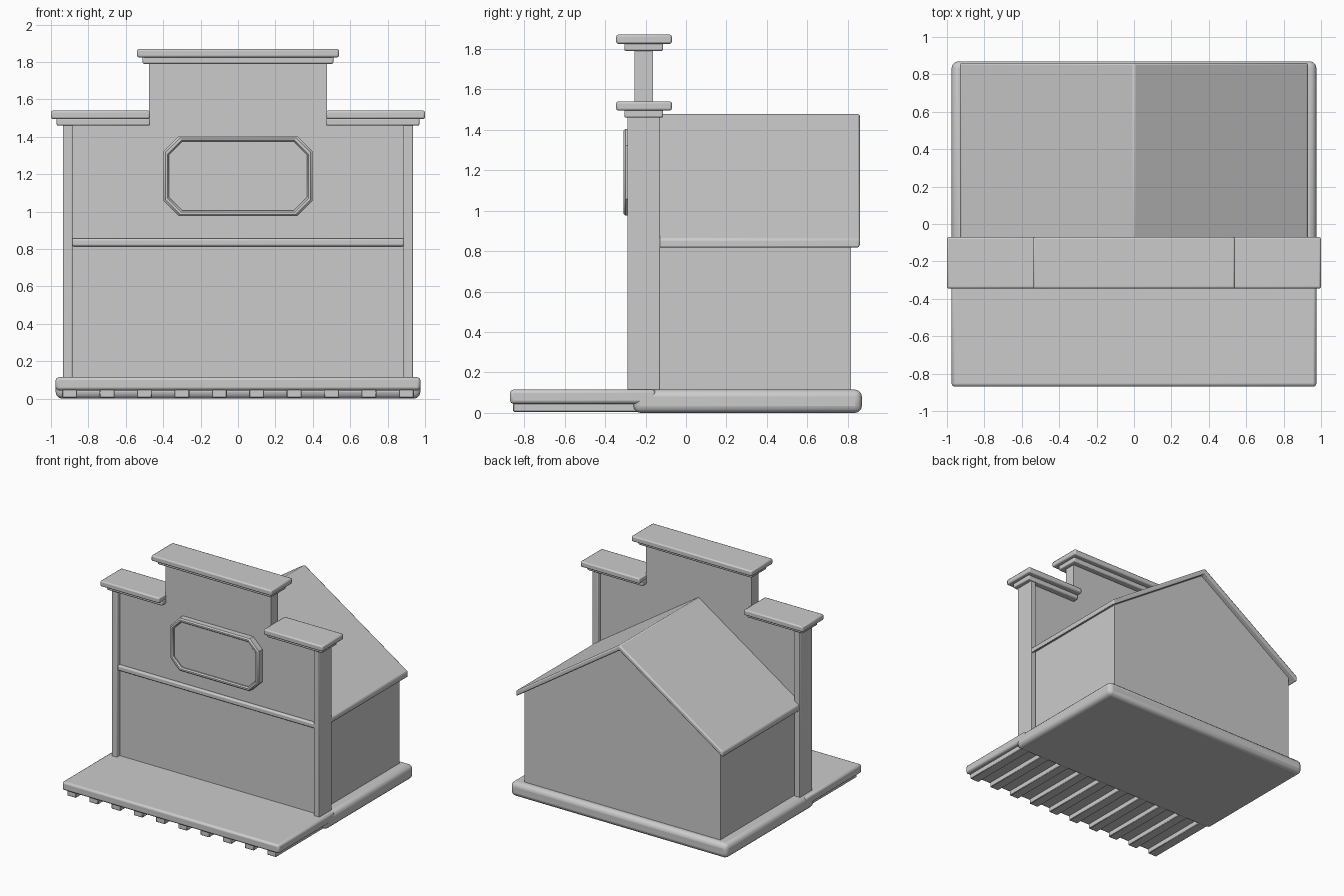
import bpy, bmesh

if "Cube" in bpy.data.objects:
    bpy.data.objects.remove(bpy.data.objects["Cube"])


def finish(obj, bevel=0.0, segments=2):
    if bevel:
        m = obj.modifiers.new("bevel", "BEVEL")
        m.width, m.segments = bevel, segments
        m.limit_method, m.angle_limit = "ANGLE", 0.6
    bpy.ops.object.select_all(action="DESELECT")
    obj.select_set(True)
    bpy.context.view_layer.objects.active = obj
    bpy.ops.object.shade_smooth_by_angle(angle=0.6)
    return obj


def prism(name, profile, y0, y1, bevel=0.0, segments=2):
    """Extrude an (x, z) outline from y0 to y1."""
    bm = bmesh.new()
    face = bm.faces.new([bm.verts.new((x, y0, z)) for x, z in profile])
    new = bmesh.ops.extrude_face_region(bm, geom=[face])["geom"]
    verts = [v for v in new if isinstance(v, bmesh.types.BMVert)]
    bmesh.ops.translate(bm, verts=verts, vec=(0, y1 - y0, 0))
    bmesh.ops.recalc_face_normals(bm, faces=bm.faces)
    mesh = bpy.data.meshes.new(name)
    bm.to_mesh(mesh)
    bm.free()
    obj = bpy.data.objects.new(name, mesh)
    bpy.context.collection.objects.link(obj)
    return finish(obj, bevel, segments)


def box(name, x0, x1, y0, y1, z0, z1, bevel=0.0, segments=2):
    return prism(name, [(x0, z0), (x1, z0), (x1, z1), (x0, z1)], y0, y1, bevel, segments)


def octagon(hx, hz, cut, cz=1.19):
    pts = [(hx, cut - hz), (hx, hz - cut), (hx - cut, hz), (cut - hx, hz),
           (-hx, hz - cut), (-hx, cut - hz), (cut - hx, -hz), (hx - cut, -hz)]
    return [(x, z + cz) for x, z in pts]


# Foundation, porch deck and the joists below it
box("foundation", -0.975, 0.975, -0.26, 0.87, 0, 0.115, 0.035, 3)
box("porch_deck", -0.975, 0.975, -0.87, -0.15, 0.045, 0.115, 0.016)
for i in range(10):
    x = -0.9 + 0.2 * i
    box("porch_joist", x - 0.04, x + 0.04, -0.855, -0.2, 0.005, 0.06, 0.004, 1)

# House body with gable and overhanging roof
prism("house_body", [(-0.88, 0.1), (0.88, 0.1), (0.88, 0.85), (0, 1.45), (-0.88, 0.85)],
      -0.17, 0.815)
prism("roof", [(-0.93, 0.815), (0, 1.435), (0.93, 0.815), (0.93, 0.86), (0, 1.48), (-0.93, 0.86)],
      -0.17, 0.86, 0.01)

# Stepped false front
prism("false_front", [(-0.9, 0.1), (0.9, 0.1), (0.9, 1.48), (0.475, 1.48), (0.475, 1.81),
                      (-0.475, 1.81), (-0.475, 1.48), (-0.9, 1.48)], -0.255, -0.163)
box("belt_moulding", -0.89, 0.89, -0.28, -0.23, 0.815, 0.857, 0.01)

# Pilasters and side cornices
for s in (-1, 1):
    def side_box(name, a, b, *rest):
        return box(name, min(s * a, s * b), max(s * a, s * b), *rest)
    side_box("pilaster", 0.885, 0.935, -0.29, -0.128, 0.1, 1.47, 0.005)
    side_box("side_cornice_lower", 0.47, 0.97, -0.305, -0.113, 1.46, 1.5, 0.008)
    side_box("side_cornice_upper", 0.47, 1.0, -0.345, -0.07, 1.495, 1.54, 0.01)

# Top cornice
box("top_cornice_lower", -0.51, 0.51, -0.305, -0.113, 1.79, 1.83, 0.008)
box("top_cornice_upper", -0.54, 0.54, -0.345, -0.07, 1.825, 1.87, 0.01)

# Blank sign board: panel plus raised octagonal frame
prism("sign_panel", octagon(0.38, 0.197, 0.075), -0.29, -0.24)
outline = [octagon(0.398, 0.214, 0.082), octagon(0.368, 0.184, 0.07)]
bm = bmesh.new()
rings = []
for pts, y in ((outline[0], -0.24), (outline[0], -0.3), (octagon(0.388, 0.204, 0.078), -0.31),
               (octagon(0.376, 0.192, 0.073), -0.31), (outline[1], -0.3), (outline[1], -0.24)):
    rings.append([bm.verts.new((x, y, z)) for x, z in pts])
for a, b in zip(rings, rings[1:] + rings[:1]):
    for i in range(8):
        j = (i + 1) % 8
        bm.faces.new((a[i], a[j], b[j], b[i]))
bmesh.ops.recalc_face_normals(bm, faces=bm.faces)
mesh = bpy.data.meshes.new("sign_frame")
bm.to_mesh(mesh)
bm.free()
frame = bpy.data.objects.new("sign_frame", mesh)
bpy.context.collection.objects.link(frame)
finish(frame)
